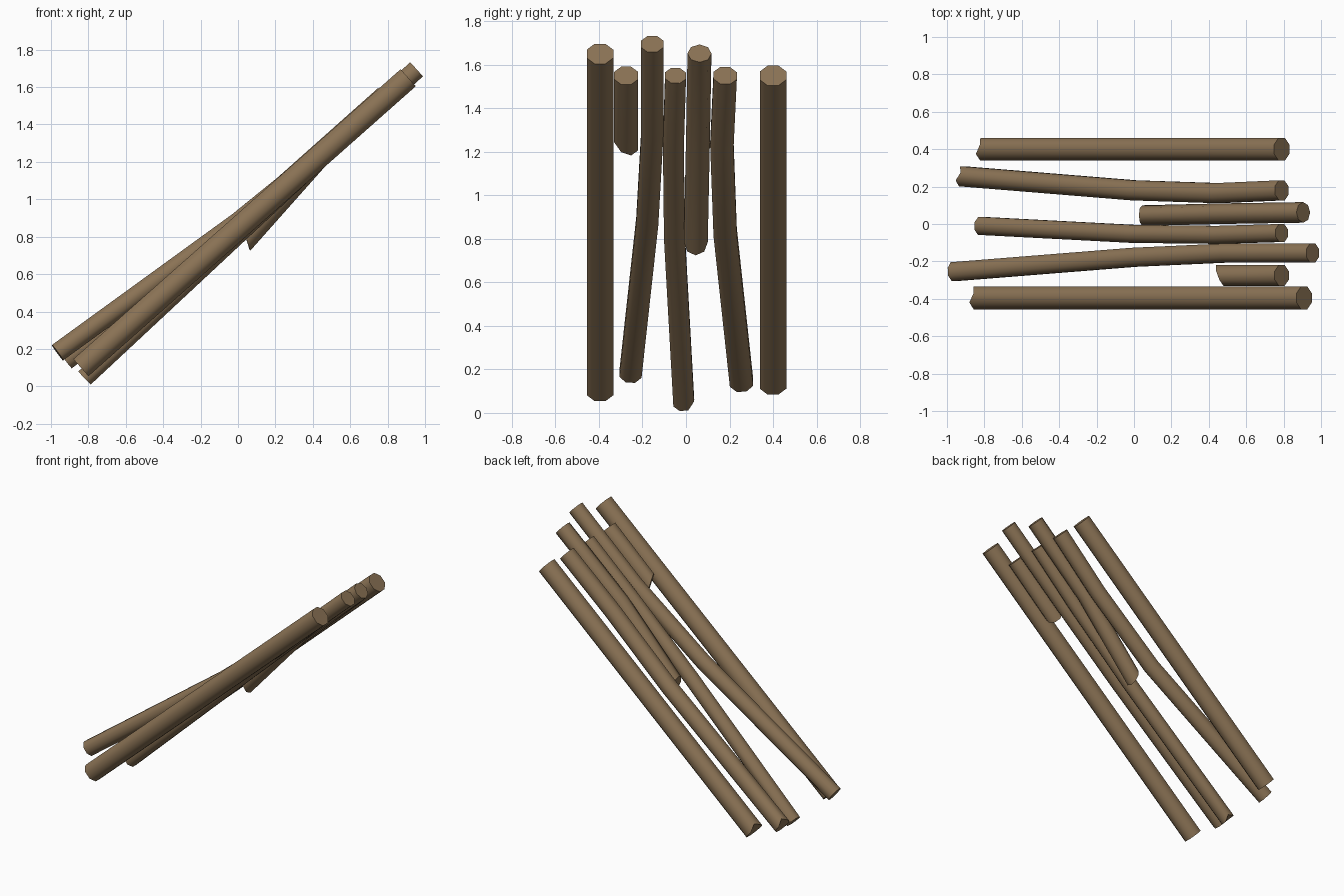
import bpy, bmesh, math
from mathutils import Vector

if "Cube" in bpy.data.objects:
    bpy.data.objects.remove(bpy.data.objects["Cube"])

wood = bpy.data.materials.new("weathered_brown_wood")
wood.diffuse_color = (0.258, 0.171, 0.091, 1)
wood.use_nodes = True
wood.node_tree.nodes["Principled BSDF"].inputs["Base Color"].default_value = wood.diffuse_color
SIDES = 8


def log(name, pts, r, cut=(0, 0), phase=0.5, notch=None):
    """Round log through pts (bottom to top). cut = lengthening of the broken
    bottom end per unit of sideways / upward offset; notch = (index, depth)."""
    pts = [Vector(p) for p in pts]
    bm = bmesh.new()
    rings = []
    for i, p in enumerate(pts):
        t = (pts[min(i + 1, len(pts) - 1)] - pts[max(i - 1, 0)]).normalized()
        up = t.cross(Vector((0, 1, 0))).normalized()
        if up.z < 0:
            up = -up
        side = up.cross(t).normalized()
        if side.y < 0:
            side = -side
        ring = []
        for k in range(SIDES):
            a = 2 * math.pi * (k + phase) / SIDES
            c, s = math.cos(a) * r, math.sin(a) * r
            co = p + side * c + up * s
            if i == 0:
                co += t * (c * cut[0] + s * cut[1])
                if notch and notch[0] == k:
                    co += t * notch[1]
            ring.append(bm.verts.new(co))
        rings.append(ring)
    for a, b in zip(rings, rings[1:]):
        for k in range(SIDES):
            j = (k + 1) % SIDES
            bm.faces.new((a[k], a[j], b[j], b[k]))
    # end caps
    bm.faces.new(rings[0])
    bm.faces.new(rings[-1])
    bmesh.ops.recalc_face_normals(bm, faces=bm.faces)
    me = bpy.data.meshes.new(name)
    bm.to_mesh(me)
    bm.free()
    me.materials.append(wood)
    ob = bpy.data.objects.new(name, me)
    bpy.context.collection.objects.link(ob)
    bpy.ops.object.select_all(action='DESELECT')
    ob.select_set(True)
    bpy.context.view_layer.objects.active = ob
    bpy.ops.object.shade_smooth_by_angle(angle=math.radians(50))


# straight outer logs
log("outer_log_front", [(-0.84, -0.395, 0.10), (0.91, -0.395, 1.65)], 0.066, notch=(1, 0.03))
log("outer_log_back", [(-0.805, 0.40, 0.13), (0.79, 0.40, 1.55)], 0.066, notch=(1, 0.03))

# bent inner logs
log("bent_log_front", [(-0.965, -0.255, 0.18), (0, -0.178, 0.88),
                       (0.5, -0.155, 1.285), (0.955, -0.155, 1.695)], 0.055)
log("bent_log_back", [(-0.92, 0.255, 0.14), (0, 0.18, 0.83),
                      (0.45, 0.165, 1.235), (0.79, 0.18, 1.55)], 0.058, notch=(1, 0.03))
log("bent_log_middle", [(-0.82, -0.01, 0.045), (0, -0.053, 0.81),
                        (0.45, -0.058, 1.23), (0.79, -0.048, 1.55)], 0.052, notch=(7, 0.03))

# short broken logs
log("broken_log_long", [(0.045, 0.045, 0.785), (0.463, 0.055, 1.255),
                        (0.905, 0.062, 1.652)], 0.055, cut=(0, 0.6), phase=0)
log("broken_log_short", [(0.465, -0.275, 1.25), (0.79, -0.275, 1.55)], 0.06, cut=(-0.5, 0.5))
